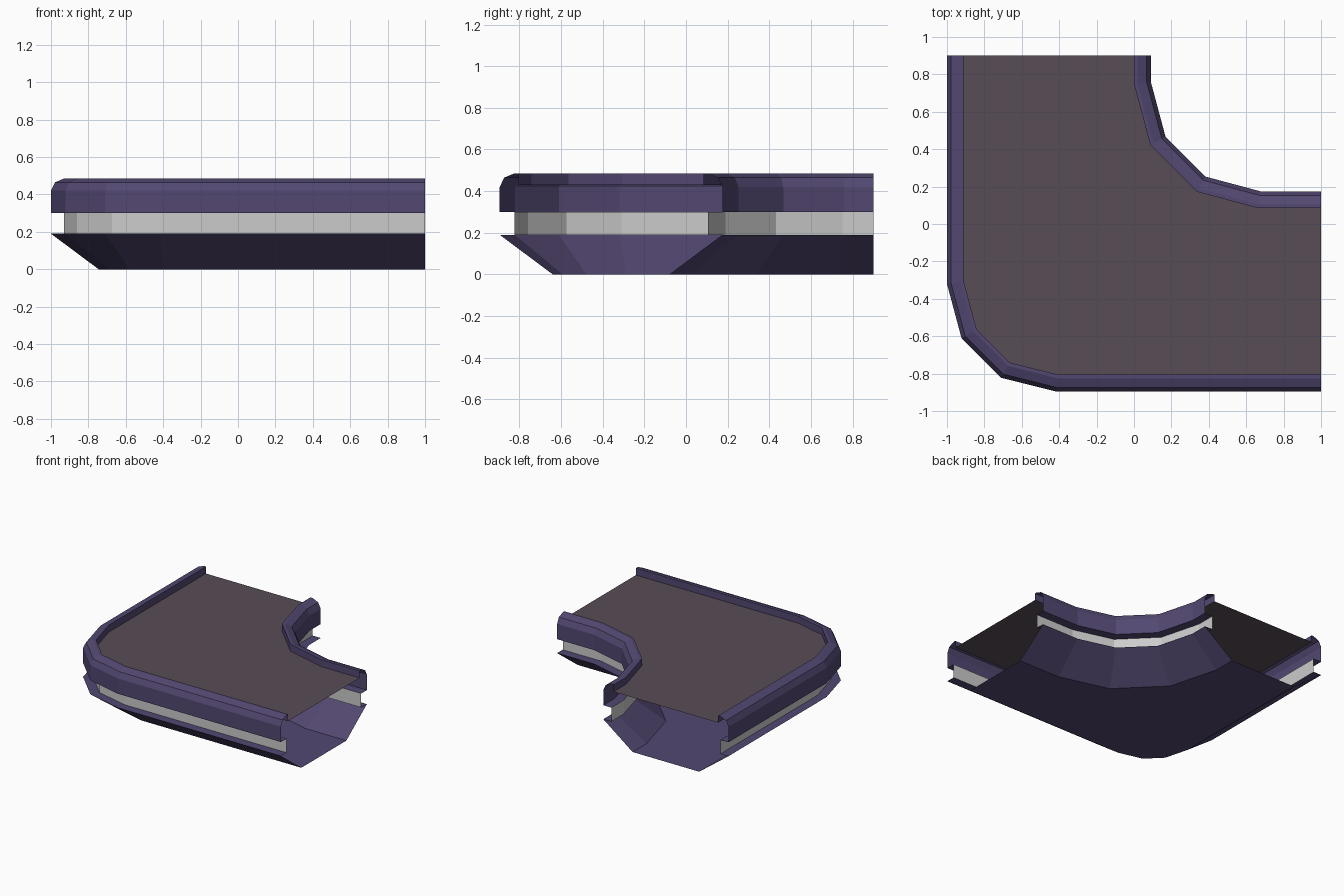
import bpy
import math
from mathutils import Vector

if "Cube" in bpy.data.objects:
    bpy.data.objects.remove(bpy.data.objects["Cube"])


def material(name, rgb):
    m = bpy.data.materials.new(name)
    m.diffuse_color = (*rgb, 1)
    m.use_nodes = True
    m.node_tree.nodes["Principled BSDF"].inputs["Base Color"].default_value = m.diffuse_color
    return m


purple = material("purple", (0.085, 0.064, 0.165))
brown = material("floor_brown", (0.098, 0.074, 0.094))


def bend(center, radius):
    # quarter turn in three 30 degree steps, from west to south
    return [Vector((center[0] + radius * math.cos(math.radians(a)),
                    center[1] + radius * math.sin(math.radians(a))))
            for a in (180, 210, 240, 270)]


def offset(path, d):
    # mitred parallel path, d to the left of travel
    normals = []
    for a, b in zip(path, path[1:]):
        t = (b - a).normalized()
        normals.append(Vector((-t.y, t.x)))
    normals = [normals[0]] + normals + [normals[-1]]
    out = []
    for p, n0, n1 in zip(path, normals, normals[1:]):
        m = (n0 + n1).normalized()
        out.append(p + m * (d / m.dot(n1)))
    return out


def row(path, d, z):
    return [(p.x, p.y, z) for p in offset(path, d)]


def loft(name, rows, mat=None):
    n = len(rows[0])
    verts = [v for r in rows for v in r]
    faces = [(i * n + j, i * n + j + 1, (i + 1) * n + j + 1, (i + 1) * n + j)
             for i in range(len(rows) - 1) for j in range(n - 1)]
    mesh = bpy.data.meshes.new(name)
    mesh.from_pydata(verts, [], faces)
    ob = bpy.data.objects.new(name, mesh)
    bpy.context.collection.objects.link(ob)
    if mat:
        mesh.materials.append(mat)
    return ob


# Edge paths, both with the walkway on their left
outer = [Vector((-1, 0.9))] + bend((-0.42, -0.32), 0.58) + [Vector((1, -0.895))]
outer[-2].y = -0.895
inner = [Vector((0.09, 0.9))] + bend((0.675, 0.76), 0.585) + [Vector((1, 0.175))]
inner.reverse()

# Rails and recessed light strips on both sides
rail = [(0.07, 0.30), (0, 0.30), (0, 0.42), (0.022, 0.465),
        (0.07, 0.485), (0.09, 0.485), (0.09, 0.43)]
for side, path in (("outer", outer), ("inner", inner)):
    loft(side + "_rail", [row(path, d, z) for d, z in rail], purple)
    loft(side + "_strip", [row(path, 0.07, z) for z in (0.19, 0.30)])

# Floor between the rails
loft("floor", [row(outer, 0.09, 0.43), row(inner, 0.09, 0.43)[::-1]], brown)

# Open-ended trough underneath
half = [(0.07, 0.19), (0, 0.19), (0.255, 0)]
loft("lower_hull",
     [row(inner, d, z)[::-1] for d, z in half]
     + [row(outer, d, z) for d, z in reversed(half)], purple)
